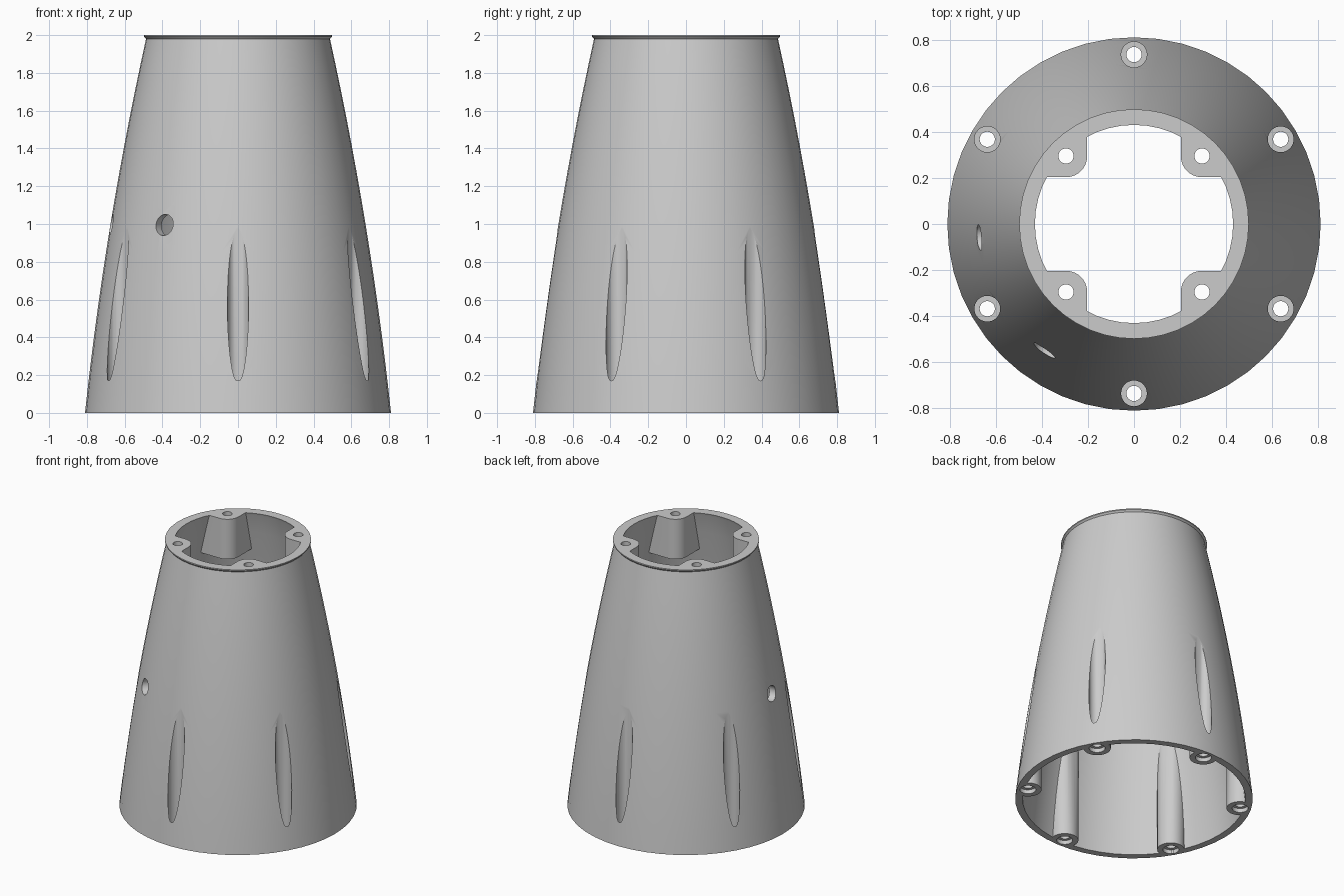
import bpy, bmesh
from math import cos, sin, pi, radians
from mathutils import Matrix

cube = bpy.data.objects.get("Cube")
if cube:
    bpy.data.objects.remove(cube, do_unlink=True)

HEIGHT = 2.0
WALL = 0.05


def outer_radius(z):
    return 0.81 - 0.1063 * z - 0.0287 * z * z


def make_object(name, bm):
    bmesh.ops.recalc_face_normals(bm, faces=bm.faces[:])
    mesh = bpy.data.meshes.new(name)
    bm.to_mesh(mesh)
    bm.free()
    ob = bpy.data.objects.new(name, mesh)
    bpy.context.collection.objects.link(ob)
    return ob


def lathe(name, profile, sides, matrix=Matrix()):
    """Closed solid of revolution from (radius, z) points."""
    bm = bmesh.new()
    rings = [[bm.verts.new((r * cos(2 * pi * i / sides), r * sin(2 * pi * i / sides), z))
              for i in range(sides)] for r, z in profile]
    for low, high in zip(rings, rings[1:]):
        for i in range(sides):
            j = (i + 1) % sides
            bm.faces.new((low[i], low[j], high[j], high[i]))
    bm.faces.new(rings[0][::-1])
    bm.faces.new(rings[-1])
    bm.transform(matrix)
    return make_object(name, bm)


def rod(name, radius, z0, z1, matrix, sides=32):
    return lathe(name, [(radius, z0), (radius, z1)], sides, matrix)


def corner_boss(name, centre, radius, z0, z1, turn):
    """Prism with one rounded corner pointing at the axis."""
    far = 0.7
    edge = centre - radius
    outline = [(centre + radius * cos(radians(a)), centre + radius * sin(radians(a)))
               for a in range(180, 271, 9)]
    outline += [(far, edge), (far, far), (edge, far)]
    bm = bmesh.new()
    base = bm.faces.new([bm.verts.new((x, y, z0)) for x, y in outline])
    top = bmesh.ops.extrude_face_region(bm, geom=[base])
    verts = [v for v in top["geom"] if isinstance(v, bmesh.types.BMVert)]
    bmesh.ops.translate(bm, verts=verts, vec=(0, 0, z1 - z0))
    bm.transform(Matrix.Rotation(turn, 4, 'Z'))
    return make_object(name, bm)


def cut(target, cutters):
    """Subtract every cutter, then discard them."""
    bpy.context.view_layer.objects.active = target
    for c in cutters:
        c.hide_render = True
        mod = target.modifiers.new(c.name, 'BOOLEAN')
        mod.operation = 'DIFFERENCE'
        mod.solver = 'EXACT'
        mod.object = c
        bpy.ops.object.modifier_apply(modifier=mod.name)
        bpy.data.objects.remove(c, do_unlink=True)


# Tapered outer skin with a small flared lip
neck = HEIGHT - 0.02
heights = [neck * i / 14 for i in range(15)]
skin = [(outer_radius(z), z) for z in heights] + [(0.498, HEIGHT - 0.008), (0.498, HEIGHT)]
housing = lathe("tapered_housing", skin, 48)

# Hollow core, reduced where the bosses stay solid
core = [(outer_radius(z) - WALL, z) for z in heights]
core = [(core[0][0], -0.05)] + core + [(0.43, HEIGHT), (0.43, HEIGHT + 0.05)]
cavity = lathe("cavity_cutter", core, 48)

base_spots = [Matrix.Rotation(radians(30 + 60 * k), 4, 'Z') @ Matrix.Translation((0.735, 0, 0))
              for k in range(6)]
top_spots = [Matrix.Rotation(radians(90 * k), 4, 'Z') @ Matrix.Translation((0.295, 0.295, 0))
             for k in range(4)]

bosses = [rod("base_boss", 0.093, -0.1, 1.2, m) for m in base_spots]
bosses += [corner_boss("top_boss", 0.295, 0.092, 1.7, 2.1, radians(90 * k)) for k in range(4)]
cut(cavity, bosses)
cut(housing, [cavity])

# Base screw pockets, through holes and underside recesses
holes = []
for m in base_spots:
    holes.append(rod("screw_pocket", 0.056, 0.1, 1.3, m))
    holes.append(rod("base_screw_hole", 0.033, -0.1, 0.2, m))
    holes.append(rod("base_recess", 0.055, -0.1, 0.03, m))

# Top screw holes
holes += [rod("top_screw_hole", 0.033, 1.5, 2.1, m) for m in top_spots]

# Two round ports through the side wall
for angle in (185, 234.7):
    m = (Matrix.Translation((0, 0, 0.995)) @ Matrix.Rotation(radians(angle), 4, 'Z')
         @ Matrix.Rotation(pi / 2, 4, 'Y'))
    holes.append(rod("side_port", 0.056, 0.45, 0.9, m))
cut(housing, holes)

# Single grey finish
grey = bpy.data.materials.new("plain_grey")
grey.use_nodes = True
colour = (0.6, 0.6, 0.6, 1)
grey.diffuse_color = colour
grey.node_tree.nodes["Principled BSDF"].inputs["Base Color"].default_value = colour
housing.data.materials.clear()
housing.data.materials.append(grey)
for p in housing.data.polygons:
    p.material_index = 0

# Smooth walls with crisp rims
bpy.ops.object.select_all(action='DESELECT')
housing.select_set(True)
bpy.context.view_layer.objects.active = housing
bpy.ops.object.shade_smooth_by_angle(angle=radians(30))
